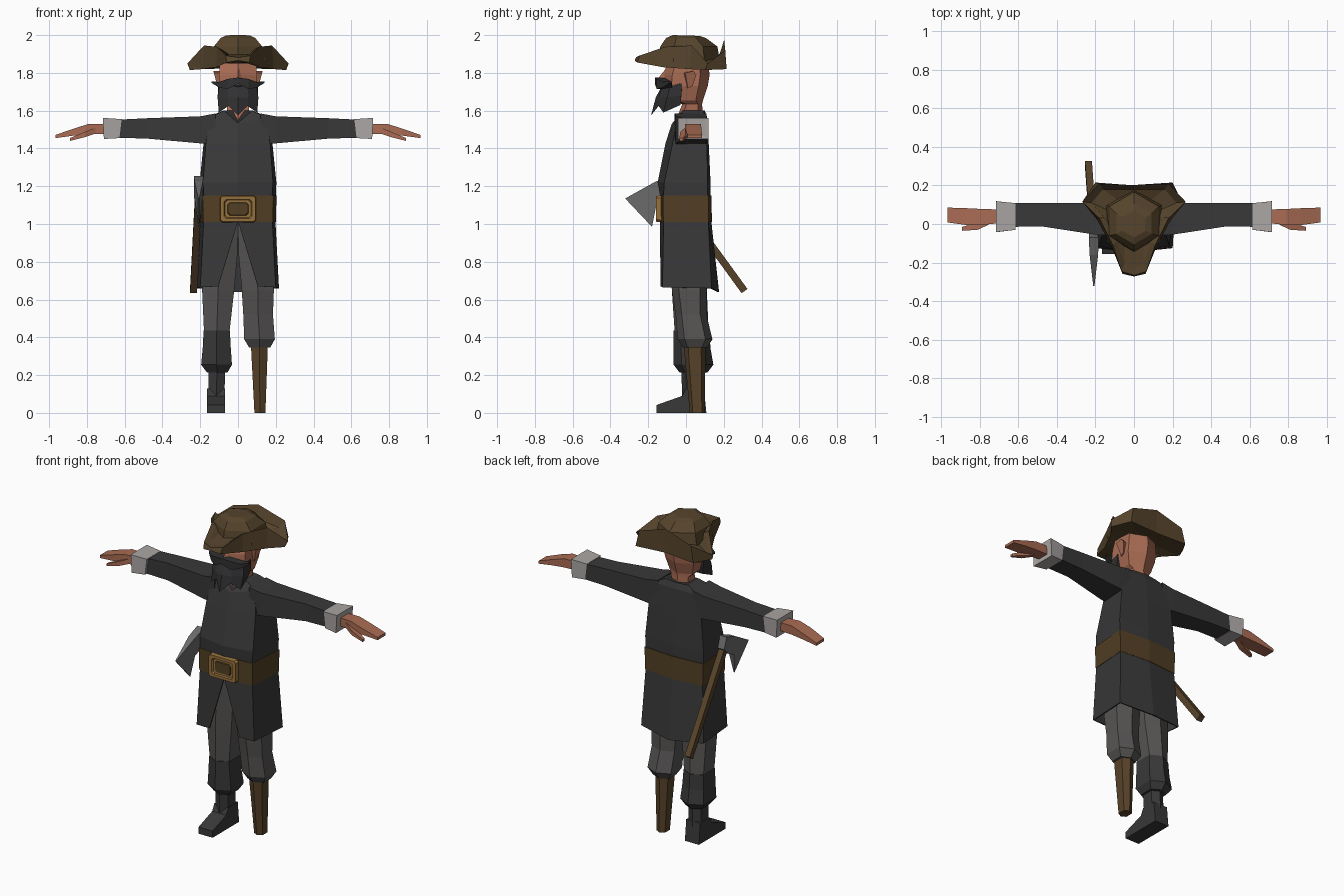
import bpy, bmesh, math
from mathutils import Vector


def mat(name, r, g, b):
    m = bpy.data.materials.new(name)
    m.diffuse_color = (r, g, b, 1)
    return m


COAT = mat("coat charcoal", .04, .04, .041)
BEARD = mat("beard black", .03, .03, .032)
PANTS = mat("trouser grey", .095, .09, .088)
SKIN = mat("skin", .40, .15, .088)
HAT = mat("hat brown", .092, .058, .025)
BELT = mat("belt brown", .085, .05, .018)
GOLD = mat("buckle gold", .30, .16, .045)
CUFF = mat("cuff light grey", .40, .38, .37)
STEEL = mat("steel", .15, .15, .155)
WOOD = mat("wood brown", .095, .055, .022)


def loft(name, rings, material, closed=True, cap=True):
    """Skin a list of equal-length point rings."""
    bm = bmesh.new()
    vs = [[bm.verts.new(p) for p in r] for r in rings]
    n = len(rings[0])
    for a, b in zip(vs, vs[1:]):
        for i in range(n if closed else n - 1):
            j = (i + 1) % n
            bm.faces.new((a[i], a[j], b[j], b[i]))
    if cap:
        bm.faces.new(vs[0])
        bm.faces.new(vs[-1])
    bmesh.ops.remove_doubles(bm, verts=bm.verts, dist=.0005)
    bmesh.ops.recalc_face_normals(bm, faces=bm.faces)
    me = bpy.data.meshes.new(name)
    bm.to_mesh(me)
    bm.free()
    ob = bpy.data.objects.new(name, me)
    me.materials.append(material)
    bpy.context.collection.objects.link(ob)
    return ob


def mirror(half):
    """Full ring from points that start and end on the x = 0 plane."""
    return half + [(-x, y, z) for x, y, z in half[-2:0:-1]]


def hexa(z, x0, x1, y0, y1, k=.2):
    """Six-sided ring with a ridge at front and back."""
    m, d = (x0 + x1) / 2, (y1 - y0) * k
    return [(m, y0, z), (x1, y0 + d, z), (x1, y1 - d, z),
            (m, y1, z), (x0, y1 - d, z), (x0, y0 + d, z)]


def across(s, x, y0, y1, z0, z1, skew=0):
    """Four-sided section of a limb that runs along x."""
    return [(s * x, y0, z0), (s * x, y1, z0), (s * (x + skew), y1, z1), (s * (x + skew), y0, z1)]


def extrude_x(name, prof, x0, x1, material):
    return loft(name, [[(x, y, z) for y, z in prof] for x in (x0, x1)], material)


# Coat body, belt and skirt
def body(z, fc, fx, fy, bx, by, bc, zf=None):
    return mirror([(0, fc, zf or z), (fx, fy, z), (bx, by, z), (0, bc, z)])


loft("coat_body", [body(1.14, -.135, .18, -.12, .20, .115, .13),
                   body(1.22, -.15, .185, -.115, .203, .115, .13),
                   body(1.43, -.108, .17, -.07, .182, .11, .12),
                   body(1.565, -.075, .15, -.045, .16, .105, .11, 1.53),
                   body(1.60, -.06, .075, -.02, .08, .09, .10, 1.535)], COAT)
loft("belt", [body(1.01, -.142, .185, -.12, .20, .12, .137),
              body(1.15, -.142, .187, -.122, .204, .12, .135)], BELT)
top = body(1.015, -.138, .182, -.118, .198, .118, .134)
hem = [(.105, -.135, .67), (.20, -.125, .665), (.217, .135, .66), (0, .175, .64),
       (-.217, .135, .66), (-.20, -.125, .665), (-.105, -.135, .67)]
skirt = loft("coat_skirt", [top + [top[0]], hem], COAT, closed=False, cap=False)
sol = skirt.modifiers.new("thickness", 'SOLIDIFY')
sol.thickness = .008


# Buckle: chamfered frame around a plate
def rect(w, h, y, c=.012):
    return [(sx * (w - (c if k else 0)), y, 1.08 + sz * (h - (0 if k else c)))
            for sx, sz, k in ((1, 1, 1), (1, 1, 0), (1, -1, 0), (1, -1, 1),
                              (-1, -1, 1), (-1, -1, 0), (-1, 1, 0), (-1, 1, 1))]


loft("buckle_frame", [rect(.097, .072, -.125), rect(.093, .068, -.158),
                      rect(.074, .05, -.158), rect(.068, .046, -.148)], GOLD)
loft("buckle_plate", [rect(.056, .036, -.146), rect(.052, .032, -.154)], BELT)

# Sleeves, cuffs and hands
for s, side in ((1, "left"), (-1, "right")):
    loft(side + "_sleeve", [across(s, .12, -.06, .108, 1.42, 1.585),
                            across(s, .20, -.055, .11, 1.427, 1.57),
                            across(s, .48, -.012, .108, 1.452, 1.56),
                            across(s, .64, -.015, .108, 1.457, 1.552)], COAT)
    loft(side + "_cuff", [across(s, .625, -.03, .108, 1.455, 1.555, -.012),
                          across(s, .71, -.042, .118, 1.45, 1.562, .006),
                          across(s, .708, -.02, .10, 1.465, 1.545, .006)], CUFF)
    loft(side + "_hand", [across(s, .69, .005, .075, 1.478, 1.53),
                          across(s, .79, -.005, .078, 1.475, 1.53),
                          across(s, .87, -.005, .082, 1.468, 1.505),
                          across(s, .965, .008, .085, 1.455, 1.472)], SKIN)
    loft(side + "_thumb", [across(s, .755, -.005, .03, 1.478, 1.51),
                           across(s, .81, -.03, .01, 1.46, 1.488),
                           across(s, .89, -.035, -.015, 1.44, 1.455)], SKIN)
    # Ears
    ear = [(0, 1.72), (.025, 1.73), (.045, 1.79), (.03, 1.81), (-.015, 1.80)]
    loft(side + "_ear", [[(s * .085, y, z) for y, z in ear],
                         [(s * (.10 + (z - 1.70) * .28), y + .01, z) for y, z in ear]], SKIN)

# Trouser legs
loft("left_trouser", [hexa(1.0, 0, .175, -.10, .11), hexa(.84, .003, .18, -.085, .11),
                      hexa(.65, .02, .19, -.075, .11), hexa(.52, .028, .185, -.055, .108),
                      hexa(.39, .033, .195, -.045, .14), hexa(.345, .06, .17, -.015, .11)], PANTS)
loft("right_trouser", [hexa(1.0, -.175, 0, -.10, .11), hexa(.84, -.18, -.003, -.085, .11),
                       hexa(.65, -.19, -.02, -.075, .11), hexa(.43, -.18, -.045, -.06, .12)], PANTS)

# Peg leg
loft("peg_leg", [hexa(.36, .068, .158, -.012, .105), hexa(.33, .07, .157, -.01, .103),
                 hexa(0, .087, .145, .02, .10)], WOOD)

# Boot: folded shaft and foot
loft("boot_shaft", [hexa(.435, -.182, -.043, -.065, .123), hexa(.34, -.187, -.038, -.065, .13),
                    hexa(.255, -.195, -.032, -.065, .145), hexa(.215, -.165, -.055, -.035, .115)], COAT)
loft("boot_ankle", [hexa(.23, -.155, -.068, -.025, .095), hexa(.08, -.157, -.072, -.02, .10)], COAT)
extrude_x("boot_foot", [(.108, 0), (-.155, 0), (-.155, .042), (-.02, .09), (.0, .13), (.095, .13)],
          -.165, -.068, COAT)

# Head with neck and nose
loft("head", [hexa(1.50, -.06, .06, -.07, .085), hexa(1.57, -.055, .055, -.045, .09),
              hexa(1.635, -.06, .06, -.02, .085), hexa(1.655, -.08, .08, -.10, .09),
              hexa(1.73, -.10, .10, -.125, .115), hexa(1.79, -.10, .10, -.122, .125),
              hexa(1.87, -.095, .095, -.09, .115)], SKIN)
loft("nose", [[(0, -.152, 1.765), (.024, -.11, 1.76), (-.024, -.11, 1.76)],
              [(0, -.105, 1.825), (.012, -.10, 1.825), (-.012, -.10, 1.825)]], SKIN)

# Beard with pointed tips
loft("beard", [mirror([(0, -.13, 1.725), (.05, -.125, 1.735), (.10, -.085, 1.73), (.104, -.02, 1.745), (0, -.02, 1.73)]),
               mirror([(0, -.16, 1.67), (.055, -.145, 1.67), (.108, -.10, 1.67), (.106, -.025, 1.68), (0, -.02, 1.67)]),
               mirror([(0, -.185, 1.575), (.05, -.145, 1.625), (.102, -.12, 1.59), (.09, -.03, 1.63), (0, -.03, 1.64)])],
     BEARD)


# Moustache
def whisker(x, y, z0, z1, t):
    return [(x, y, z0), (x, y + t, z0), (x, y + t, z1), (x, y, z1)]


half = [(.14, -.09, 1.747, 1.755, .015), (.10, -.125, 1.722, 1.752, .05), (.055, -.155, 1.715, 1.768, .05)]
loft("moustache", [whisker(-x, *r) for x, *r in half] + [whisker(0, -.165, 1.742, 1.775, .05)]
     + [whisker(x, *r) for x, *r in half[::-1]], BEARD)

# Hat brim: underside, fold, turned-up edge and inner valley
under = mirror([(0, -.12, 1.85), (.05, -.11, 1.85), (.09, -.05, 1.85), (.10, .0, 1.85),
                (.10, .06, 1.845), (.08, .12, 1.84), (0, .13, 1.84)])
fold = mirror([(0, -.272, 1.865), (.06, -.258, 1.855), (.115, -.12, 1.83), (.19, .02, 1.82),
               (.255, .10, 1.815), (.20, .215, 1.82), (0, .20, 1.825)])
edge = mirror([(0, -.265, 1.882), (.065, -.245, 1.892), (.11, -.11, 1.938), (.18, .03, 1.945),
               (.268, .115, 1.85), (.18, .208, 1.92), (0, .202, 1.975)])
inner = mirror([(0, -.225, 1.885), (.05, -.205, 1.89), (.09, -.09, 1.925), (.155, .035, 1.93),
                (.22, .11, 1.85), (.16, .18, 1.88), (0, .178, 1.90)])
valley = mirror([(0, -.12, 1.90), (.05, -.10, 1.90), (.09, -.05, 1.90), (.11, .0, 1.89),
                 (.11, .06, 1.87), (.08, .12, 1.87), (0, .14, 1.87)])
loft("hat_brim", [under, fold, edge, inner, valley], HAT)


# Hat crown
def crown(z, r, cy, sy, tilt=0):
    return [(r * math.sin(a), cy - r * sy * math.cos(a), z + tilt * math.cos(a))
            for a in (i * math.pi / 3 for i in range(6))]


loft("hat_crown", [crown(1.86, .165, .015, 1.0), crown(1.94, .148, .015, 1.02),
                   crown(1.985, .105, .0, 1.0), crown(1.998, .07, .0, 1.0, .002)], HAT)

# Axe: slanted handle and wedge blade
a, b = Vector((-.236, .31, .645)), Vector((-.206, -.105, 1.215))
n = Vector((0, .81, .59)) * .019
w = Vector((.018, 0, 0))
loft("axe_handle", [[p + n + w, p + n - w, p - n - w, p - n + w] for p in (a, b)], WOOD)


def blade(pts):
    return [[(-.208 + s * t, y, z) for y, z, t in pts] for s in (-1, 1)]


loft("axe_blade", blade([(-.07, 1.255, .026), (-.16, 1.225, .022), (-.322, 1.135, .003),
                         (-.18, .985, .003), (-.155, 1.11, .018), (-.085, 1.145, .026),
                         (-.045, 1.185, .026)]), STEEL)
